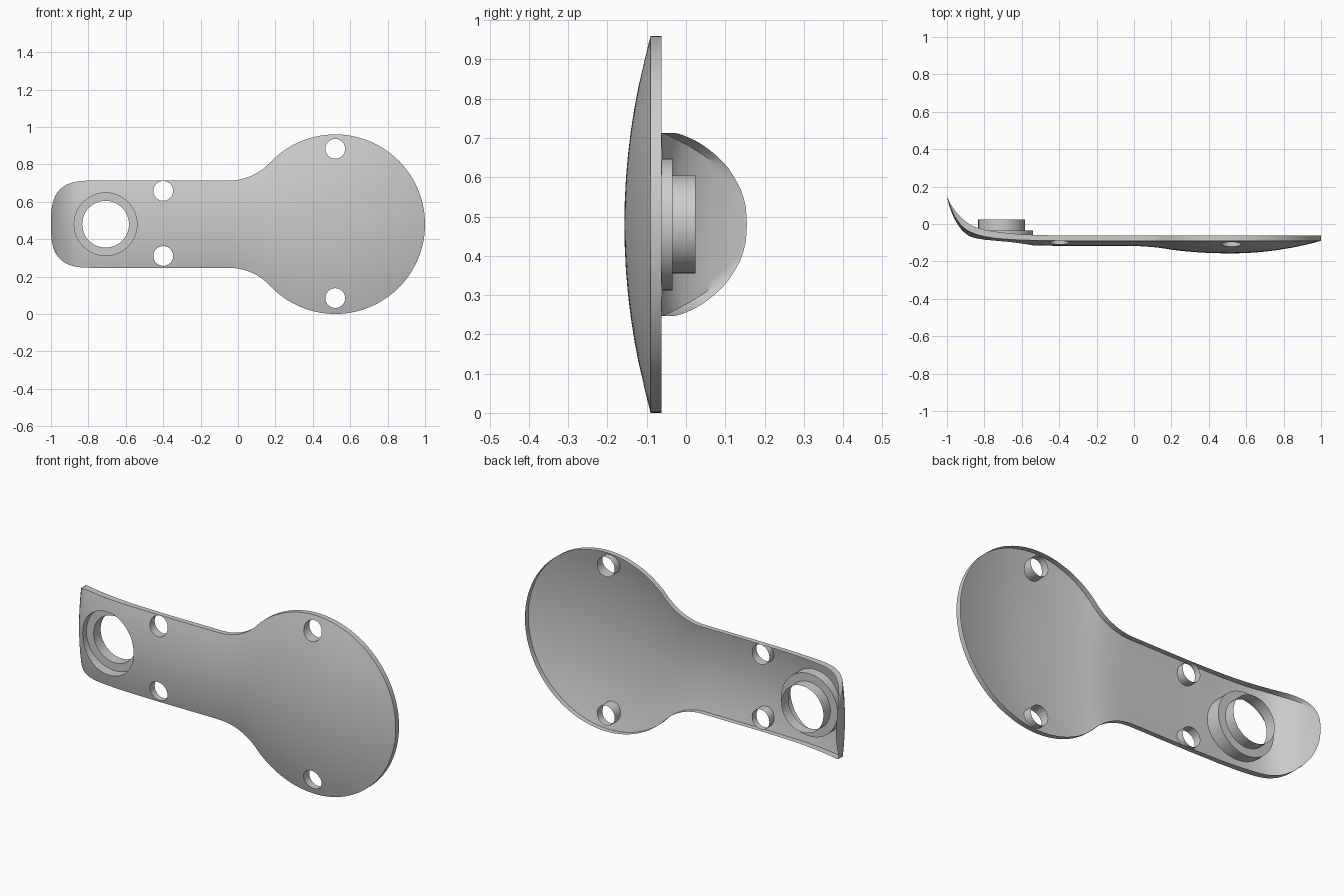
import bpy, bmesh
from math import sqrt, cos, sin, pi, hypot
from mathutils import Matrix

if "Cube" in bpy.data.objects:
    bpy.data.objects.remove(bpy.data.objects["Cube"])

ZC, HW, R, CX = 0.48, 0.233, 0.48, 0.52      # mid height, handle half width, disc radius, disc centre
FX, FR = -0.05, 0.305                        # neck fillet centre x and radius

# Side profiles of the rim's back edge and front edge (x, y)
BACK = [(-1, .155), (-.998, .146), (-.99, .124), (-.97, .089), (-.95, .062), (-.93, .04), (-.89, .005),
        (-.85, -.016), (-.8, -.031), (-.75, -.039), (-.7, -.046), (-.6, -.056), (-.4, -.062)]
FRONT = [(-1, .15), (-.99, .11), (-.97, .062), (-.95, .026), (-.92, -.012), (-.89, -.035), (-.85, -.053),
         (-.8, -.067), (-.75, -.075), (-.7, -.08), (-.6, -.086), (-.4, -.09)]


def lookup(table, x):
    for (x0, y0), (x1, y1) in zip(table, table[1:]):
        if x <= x1:
            return y0 + (y1 - y0) * (x - x0) / (x1 - x0)
    return table[-1][1]


def half_width(x):
    if x < -0.77:                            # rounded square end
        return HW * max(0, 1 - ((-0.77 - x) / 0.23) ** 3) ** (1 / 3)
    if x < FX:
        return HW
    if x < 0.172:                            # concave neck
        return HW + FR - sqrt(FR ** 2 - (x - FX) ** 2)
    return sqrt(max(0, R * R - (x - CX) ** 2))


def bulge(x):
    w = half_width(x)
    if x > CX:
        return 0.067 * (w / R) ** 2
    if x < -0.77:
        return 0.027 * (w / HW) ** 2
    return 0.027 + 0.04 * min(1, max(0, (w - HW) / (R - HW)))


def front_y(x, v):
    return lookup(FRONT, x) - bulge(x) * (1 - v * v)


def back_y(x, v):                            # flat lid, removed after cutting
    return lookup(BACK, x)


def finish(bm, name):
    mesh = bpy.data.meshes.new(name)
    bm.to_mesh(mesh)
    bm.free()
    ob = bpy.data.objects.new(name, mesh)
    bpy.context.collection.objects.link(ob)
    return ob


def smooth(ob):
    bpy.ops.object.select_all(action='DESELECT')
    ob.select_set(True)
    bpy.context.view_layer.objects.active = ob
    bpy.ops.object.shade_smooth_by_angle(angle=0.6)


# Dished spoon-shaped shell: front skin, rim and a temporary lid
NX, NV = 96, 16
bm = bmesh.new()
skins = []
for func in (front_y, back_y):
    rows = []
    for i in range(NX + 1):
        x = -cos(pi * i / NX)
        w = half_width(x) if 0 < i < NX else 0
        vs = [2 * j / NV - 1 for j in range(NV + 1)]
        rows.append([bm.verts.new((x, func(x, v), ZC + w * v)) for v in vs])
    skins.append(rows)
    for a, b in zip(rows, rows[1:]):
        for j in range(NV):
            bm.faces.new((a[j], b[j], b[j + 1], a[j + 1]))
front, back = skins
for i in range(NX):
    for j in (0, NV):
        bm.faces.new((front[i][j], back[i][j], back[i + 1][j], front[i + 1][j]))
bmesh.ops.remove_doubles(bm, verts=bm.verts, dist=1e-5)
bmesh.ops.recalc_face_normals(bm, faces=bm.faces)
shell = finish(bm, "shell")

# Through holes: four screw holes and one large socket hole
SX, SR, TR = -0.708, 0.168, 0.125
bm = bmesh.new()
holes = [(-0.4, 0.31, 0.053), (-0.4, 0.658, 0.053), (CX, 0.085, 0.053), (CX, 0.883, 0.053), (SX, ZC, SR)]
for x, z, r in holes:
    m = Matrix.Translation((x, 0, z)) @ Matrix.Rotation(pi / 2, 4, 'X')
    bmesh.ops.create_cone(bm, cap_ends=True, segments=48 if r > 0.1 else 24,
                          radius1=r, radius2=r, depth=0.8, matrix=m)
cutter = finish(bm, "hole_cutter")
cutter.hide_render = True
mod = shell.modifiers.new("holes", 'BOOLEAN')
mod.operation, mod.solver, mod.object = 'DIFFERENCE', 'EXACT', cutter
bpy.context.view_layer.objects.active = shell
bpy.ops.object.modifier_apply(modifier=mod.name)
bpy.data.objects.remove(cutter)

# Open the back: drop the lid and the socket's cut wall, keep rim and screw-hole collars
bm = bmesh.new()
bm.from_mesh(shell.data)
bm.normal_update()
drop = [f for f in bm.faces if f.normal.y > 0.01
        or all(hypot(v.co.x - SX, v.co.z - ZC) < SR + 0.002 for v in f.verts)]
bmesh.ops.delete(bm, geom=drop, context='FACES')
bm.to_mesh(shell.data)
bm.free()
smooth(shell)

# Thin stepped socket: outer wall from the front skin, flat step, inner tube
N = 48
bm = bmesh.new()
rings = []
for r, y in ((SR, None), (SR, -0.035), (TR, -0.035), (TR, 0.024)):
    ring = []
    for k in range(N):
        px, pz = SX + r * cos(2 * pi * k / N), r * sin(2 * pi * k / N)
        py = front_y(px, pz / half_width(px)) if y is None else y
        ring.append(bm.verts.new((px, py, ZC + pz)))
    rings.append(ring)
for a, b in zip(rings, rings[1:]):
    for k in range(N):
        n = (k + 1) % N
        bm.faces.new((a[k], b[k], b[n], a[n]))
smooth(finish(bm, "socket"))
